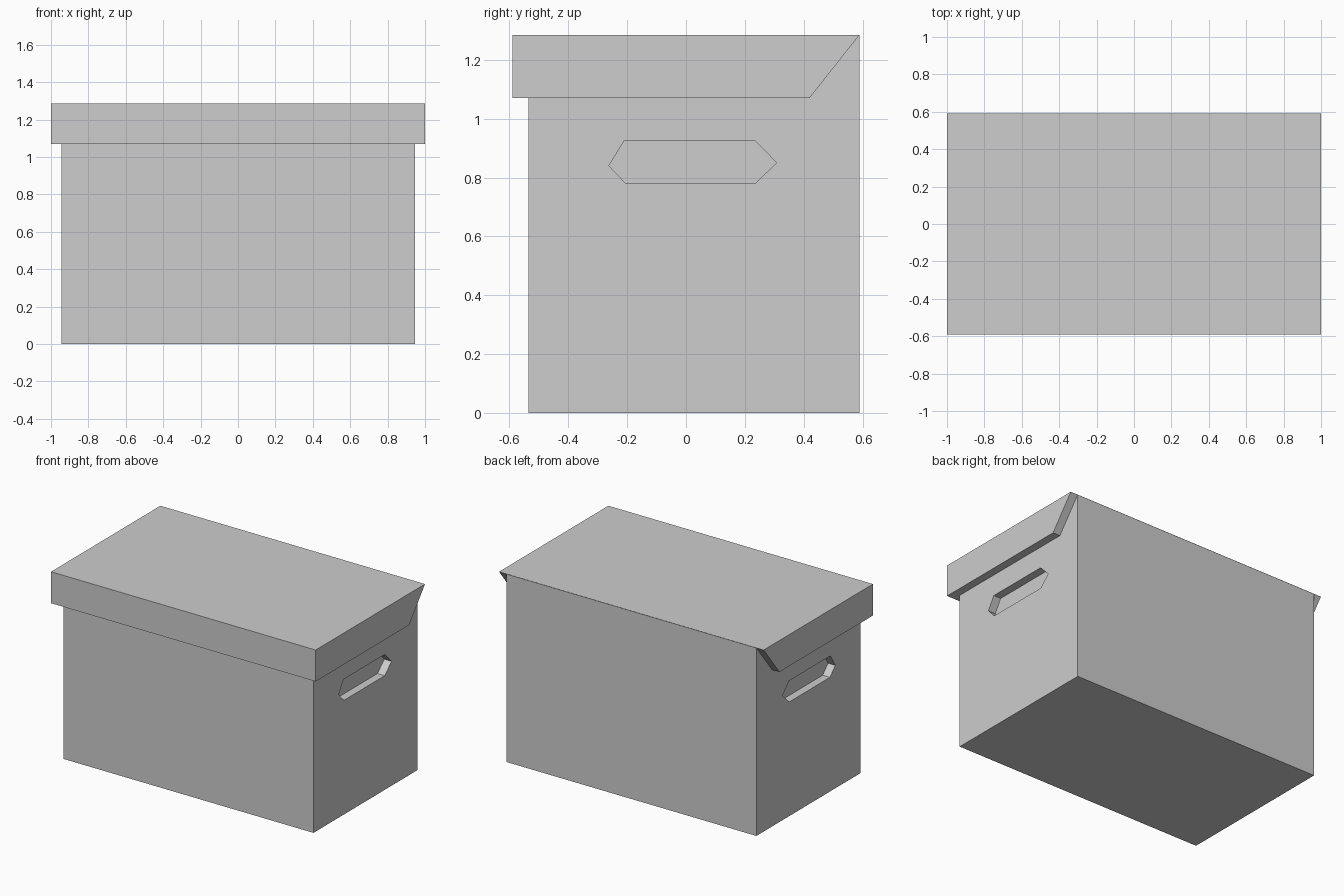
import bpy
import bmesh

old = bpy.data.objects.get("Cube")
if old:
    bpy.data.objects.remove(old, do_unlink=True)

BODY_X = 0.945      # half width of the body
BODY_FRONT, BACK = -0.535, 0.59
TOP = 1.285
RECESS = 0.055      # depth of the hand grips

grey = bpy.data.materials.new("light grey card")
grey.use_nodes = True
colour = (0.61, 0.61, 0.61, 1)
grey.diffuse_color = colour
grey.node_tree.nodes["Principled BSDF"].inputs["Base Color"].default_value = colour


def extrude_profile(name, profile, x0, x1):
    """Solid made by sweeping a (y, z) outline from x0 to x1."""
    bm = bmesh.new()
    face = bm.faces.new([bm.verts.new((x0, y, z)) for y, z in profile])
    swept = bmesh.ops.extrude_face_region(bm, geom=[face])
    verts = [g for g in swept["geom"] if isinstance(g, bmesh.types.BMVert)]
    bmesh.ops.translate(bm, verts=verts, vec=(x1 - x0, 0, 0))
    bmesh.ops.recalc_face_normals(bm, faces=bm.faces)
    mesh = bpy.data.meshes.new(name)
    bm.to_mesh(mesh)
    bm.free()
    mesh.materials.append(grey)
    obj = bpy.data.objects.new(name, mesh)
    bpy.context.collection.objects.link(obj)
    return obj


# Body, kept just below the lid's top surface
body_top = TOP - 0.001
body = extrude_profile(
    "box_body",
    [(BODY_FRONT, 0), (BACK, 0), (BACK, body_top), (BODY_FRONT, body_top)],
    -BODY_X, BODY_X)

# Hand grips sunk into both ends
grip = [(-0.262, 0.84), (-0.205, 0.78), (0.235, 0.78),
        (0.308, 0.85), (0.235, 0.925), (-0.21, 0.925)]
for side, label in ((1, "left"), (-1, "right")):
    cutter = extrude_profile(label + "_grip_cutter", grip,
                             side * (BODY_X - RECESS), side * (BODY_X + 0.1))
    cutter.hide_render = True
    cutter.hide_viewport = True
    cutter.display_type = 'WIRE'
    cut = body.modifiers.new(label + "_grip", 'BOOLEAN')
    cut.operation = 'DIFFERENCE'
    cut.solver = 'EXACT'
    cut.object = cutter

# Bake the grips into the body and drop the cutters
bpy.context.view_layer.update()
evaluated = body.evaluated_get(bpy.context.evaluated_depsgraph_get())
baked = bpy.data.meshes.new_from_object(evaluated)
body.modifiers.clear()
body.data = baked
for label in ("left", "right"):
    bpy.data.objects.remove(bpy.data.objects[label + "_grip_cutter"], do_unlink=True)

# Overhanging lid, its flaps cut back to the rear hinge
extrude_profile(
    "lid",
    [(-BACK, 1.07), (0.42, 1.07), (BACK, TOP), (-BACK, TOP)], -1, 1)
